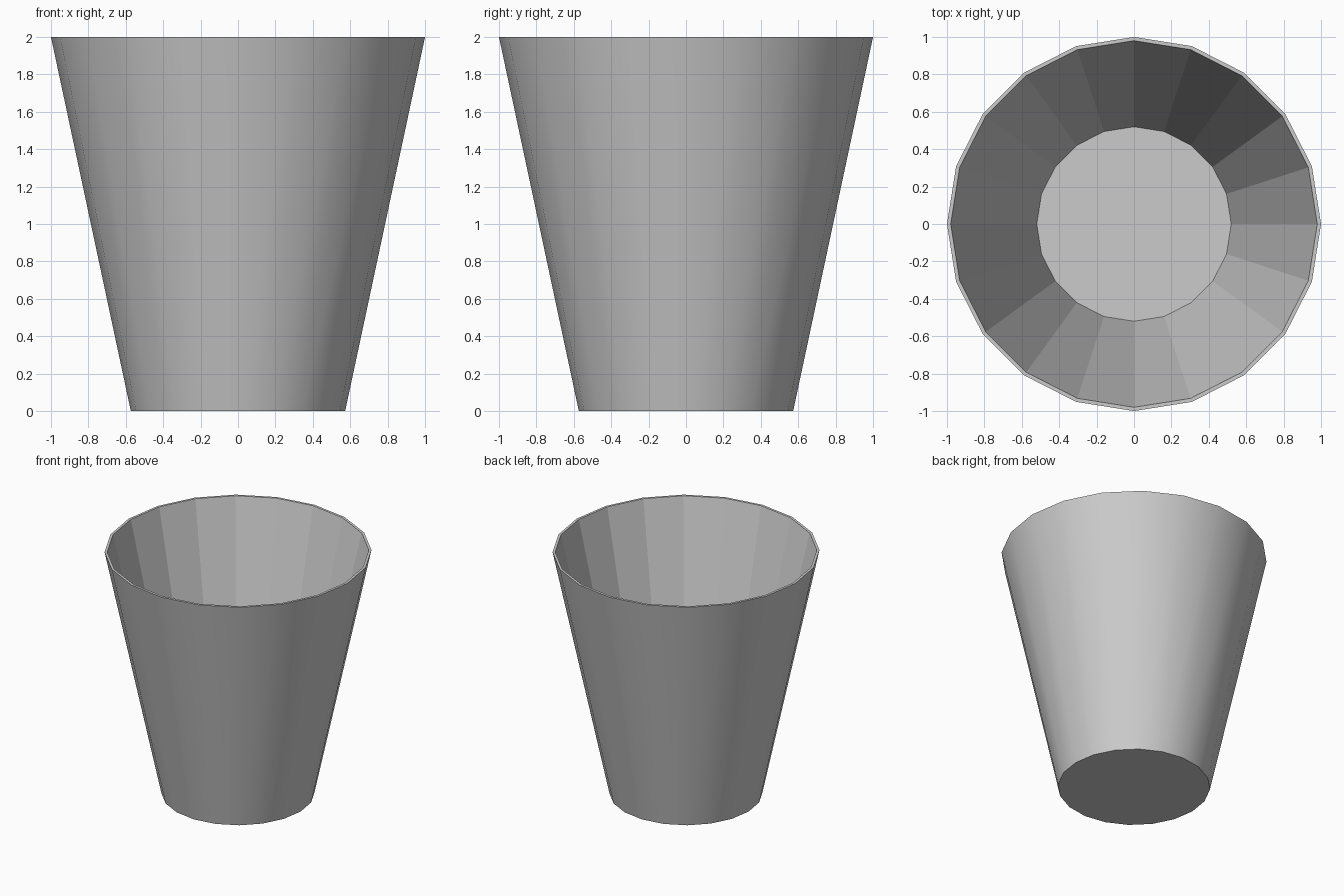
import bpy, bmesh
from math import cos, sin, tau

if "Cube" in bpy.data.objects:
    bpy.data.objects.remove(bpy.data.objects["Cube"])

SIDES = 20
# (radius, height) from outer base, up over the rim, down to the inner floor
PROFILE = [(0.573, 0.0), (1.0, 2.0), (0.98, 2.0), (0.52, 0.04)]

bm = bmesh.new()
rings = [[bm.verts.new((r * cos(tau * i / SIDES), r * sin(tau * i / SIDES), z))
          for i in range(SIDES)] for r, z in PROFILE]

# Outer wall (smooth), rim and inner wall (faceted)
for k, (a, b) in enumerate(zip(rings, rings[1:])):
    for i in range(SIDES):
        j = (i + 1) % SIDES
        face = bm.faces.new((a[i], a[j], b[j], b[i]))
        face.smooth = (k == 0)

# Underside and inner floor
bm.faces.new(rings[0][::-1])
bm.faces.new(rings[-1])

# Keep every edge crisp except those between the smooth outer panels
for e in bm.edges:
    e.smooth = all(f.smooth for f in e.link_faces)
bm.normal_update()

mesh = bpy.data.meshes.new("tapered_cup")
bm.to_mesh(mesh)
bm.free()
cup = bpy.data.objects.new("tapered_cup", mesh)
bpy.context.collection.objects.link(cup)
